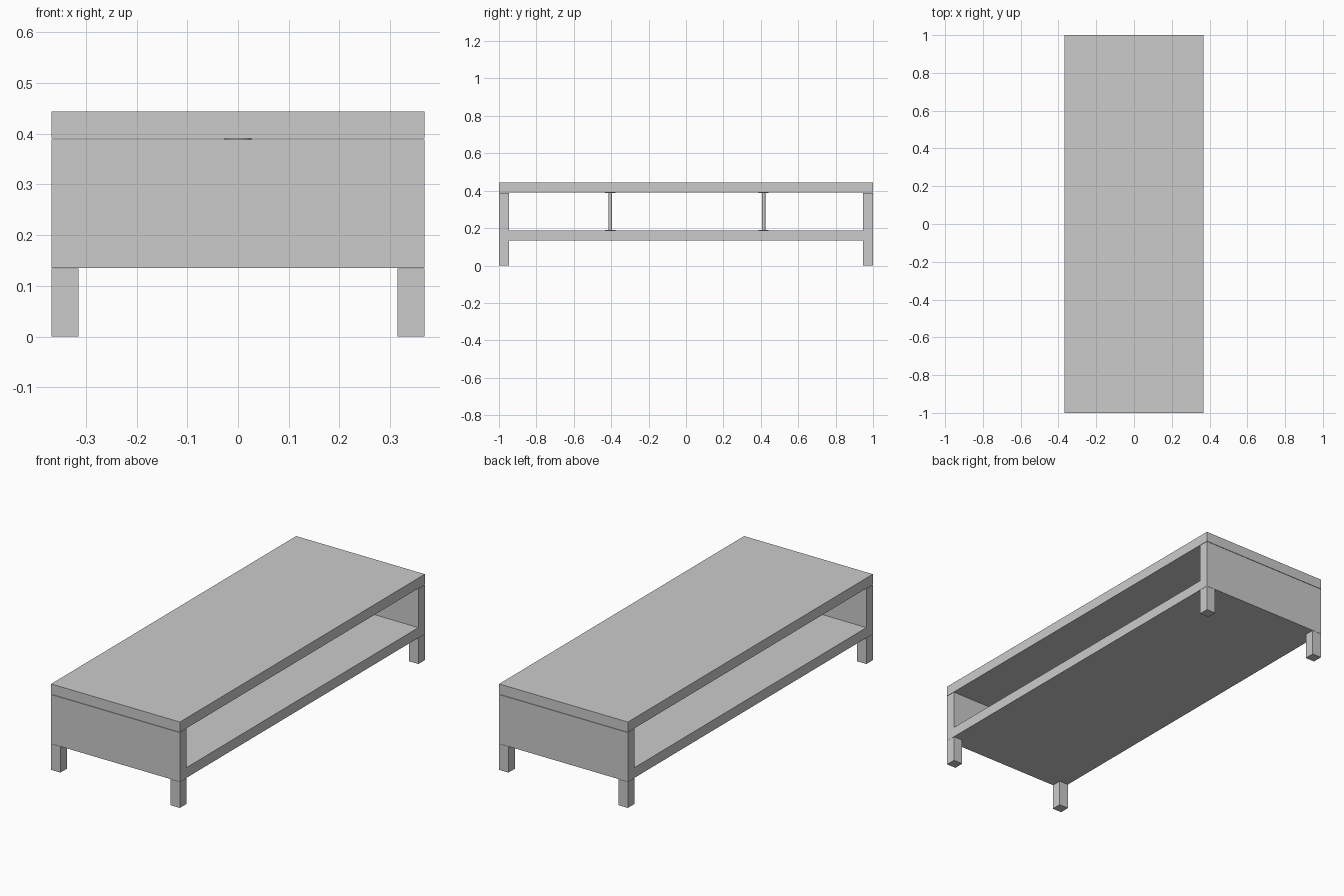
import bpy
import bmesh
from mathutils import Matrix, Vector

if "Cube" in bpy.data.objects:
    bpy.data.objects.remove(bpy.data.objects["Cube"])

W, L = 0.368, 1.0      # half width, half length
T = 0.053              # board and leg thickness


def make_object(name, bm):
    mesh = bpy.data.meshes.new(name)
    bm.to_mesh(mesh)
    bm.free()
    obj = bpy.data.objects.new(name, mesh)
    bpy.context.collection.objects.link(obj)
    return obj


def box(name, lo, hi):
    lo, hi = Vector(lo), Vector(hi)
    bm = bmesh.new()
    bmesh.ops.create_cube(bm, size=1.0)
    bmesh.ops.scale(bm, vec=hi - lo, verts=bm.verts)
    bmesh.ops.translate(bm, vec=(lo + hi) / 2, verts=bm.verts)
    return make_object(name, bm)


def rod(name, y, z0, z1, radius):
    bm = bmesh.new()
    bmesh.ops.create_cone(bm, cap_ends=True, segments=32, radius1=radius,
                          radius2=radius, depth=z1 - z0,
                          matrix=Matrix.Translation((0, y, (z0 + z1) / 2)))
    obj = make_object(name, bm)
    bpy.context.view_layer.objects.active = obj
    obj.select_set(True)
    bpy.ops.object.shade_smooth_by_angle()
    obj.select_set(False)


# Table top and lower shelf
box("table_top", (-W, -L, 0.391), (W, L, 0.444))
box("lower_shelf", (-W, -L, 0.135), (W, L, 0.188))

# End panels and corner legs
for end, sy in (("front", -1), ("back", 1)):
    y0, y1 = sorted((sy * L, sy * (L - T)))
    box(end + "_end_panel", (-W, y0, 0.188), (W, y1, 0.389))
    for side, sx in (("left", -1), ("right", 1)):
        x0, x1 = sorted((sx * W, sx * (W - T)))
        box(f"{end}_{side}_leg", (x0, y0, 0), (x1, y1, 0.134))

# Thin central posts with flat mounting plates
for end, y in (("front", -0.405), ("back", 0.415)):
    rod(end + "_support_post", y, 0.19, 0.389, 0.009)
    rod(end + "_lower_plate", y, 0.188, 0.191, 0.027)
    rod(end + "_upper_plate", y, 0.389, 0.391, 0.027)
